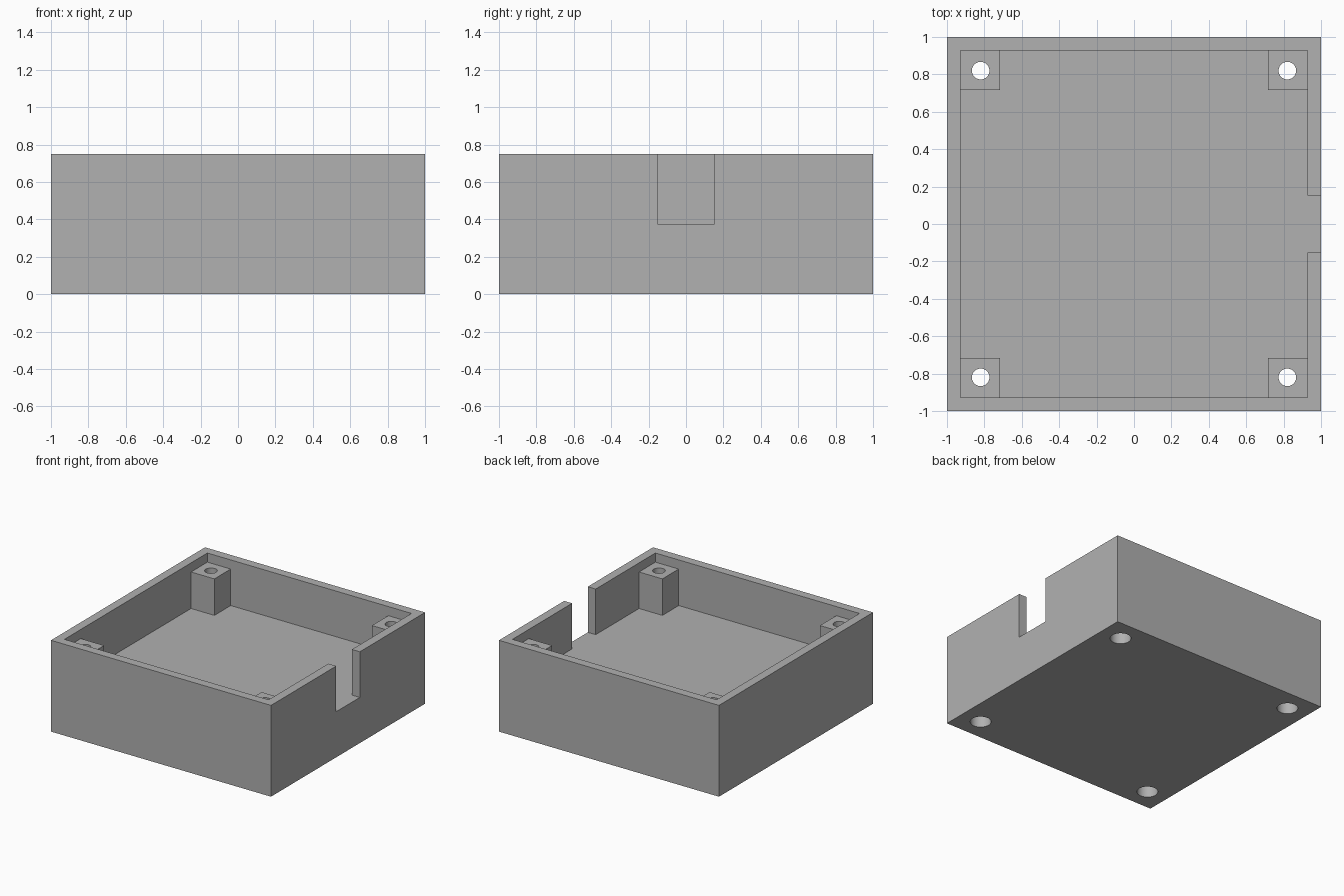
import bpy
import bmesh
from math import cos, sin, tau

if "Cube" in bpy.data.objects:
    bpy.data.objects.remove(bpy.data.objects["Cube"], do_unlink=True)

HEIGHT, FLOOR, POST_TOP = 0.75, 0.375, 0.675
INNER, POST_EDGE, HOLE_POS = 0.928, 0.716, 0.82
NOTCH = 0.153
BORE, RECESS, RECESS_DEPTH = 0.047, 0.079, 0.3

# One plain grey for the whole enclosure
grey = bpy.data.materials.new("plain_grey")
grey.use_nodes = True
colour = (0.44, 0.44, 0.44, 1)
grey.diffuse_color = colour
grey.node_tree.nodes["Principled BSDF"].inputs["Base Color"].default_value = colour


def prism(name, outline, z0, z1):
    """Extrude a counter-clockwise outline from z0 to z1."""
    bm = bmesh.new()
    base = bm.faces.new([bm.verts.new((x, y, z0)) for x, y in outline])
    top = bmesh.ops.extrude_face_region(bm, geom=[base], use_keep_orig=True)
    for v in top["geom"]:
        if isinstance(v, bmesh.types.BMVert):
            v.co.z = z1
    bmesh.ops.recalc_face_normals(bm, faces=bm.faces)
    mesh = bpy.data.meshes.new(name)
    bm.to_mesh(mesh)
    bm.free()
    mesh.materials.append(grey)
    obj = bpy.data.objects.new(name, mesh)
    bpy.context.collection.objects.link(obj)
    return obj


def rectangle(x0, x1, y0, y1):
    return [(x0, y0), (x1, y0), (x1, y1), (x0, y1)]


def circle(x, y, r, sides=48):
    return [(x + r * cos(tau * i / sides), y + r * sin(tau * i / sides))
            for i in range(sides)]


def combine(target, tool, operation):
    """Apply a boolean and discard the tool."""
    mod = target.modifiers.new(operation, "BOOLEAN")
    mod.operation, mod.solver, mod.object = operation, "EXACT", tool
    bpy.context.view_layer.objects.active = target
    bpy.ops.object.modifier_apply(modifier=mod.name)
    bpy.data.objects.remove(tool, do_unlink=True)


# Outer block
box = prism("enclosure_base", rectangle(-1, 1, -1, 1), 0, HEIGHT)

# Pocket with the cable notch opening through the left wall
pocket = [(-INNER, -INNER), (INNER, -INNER), (INNER, -NOTCH), (1.2, -NOTCH),
          (1.2, NOTCH), (INNER, NOTCH), (INNER, INNER), (-INNER, INNER)]
combine(box, prism("pocket_cutter", pocket, FLOOR, 1), "DIFFERENCE")

corners = [(sx, sy) for sx in (-1, 1) for sy in (-1, 1)]

# Corner screw posts, rooted in the walls and floor
for sx, sy in corners:
    xs = sorted((sx * POST_EDGE, sx * 0.96))
    ys = sorted((sy * POST_EDGE, sy * 0.96))
    combine(box, prism("post", rectangle(*xs, *ys), FLOOR - 0.05, POST_TOP), "UNION")

# Screw bores with wider head recesses from below
for sx, sy in corners:
    x, y = sx * HOLE_POS, sy * HOLE_POS
    combine(box, prism("bore_cutter", circle(x, y, BORE), -0.1, 1), "DIFFERENCE")
    combine(box, prism("recess_cutter", circle(x, y, RECESS), -0.1, RECESS_DEPTH),
            "DIFFERENCE")

# Round bores smooth, all box edges crisp
bpy.ops.object.select_all(action="DESELECT")
box.select_set(True)
bpy.context.view_layer.objects.active = box
bpy.ops.object.shade_smooth_by_angle()
